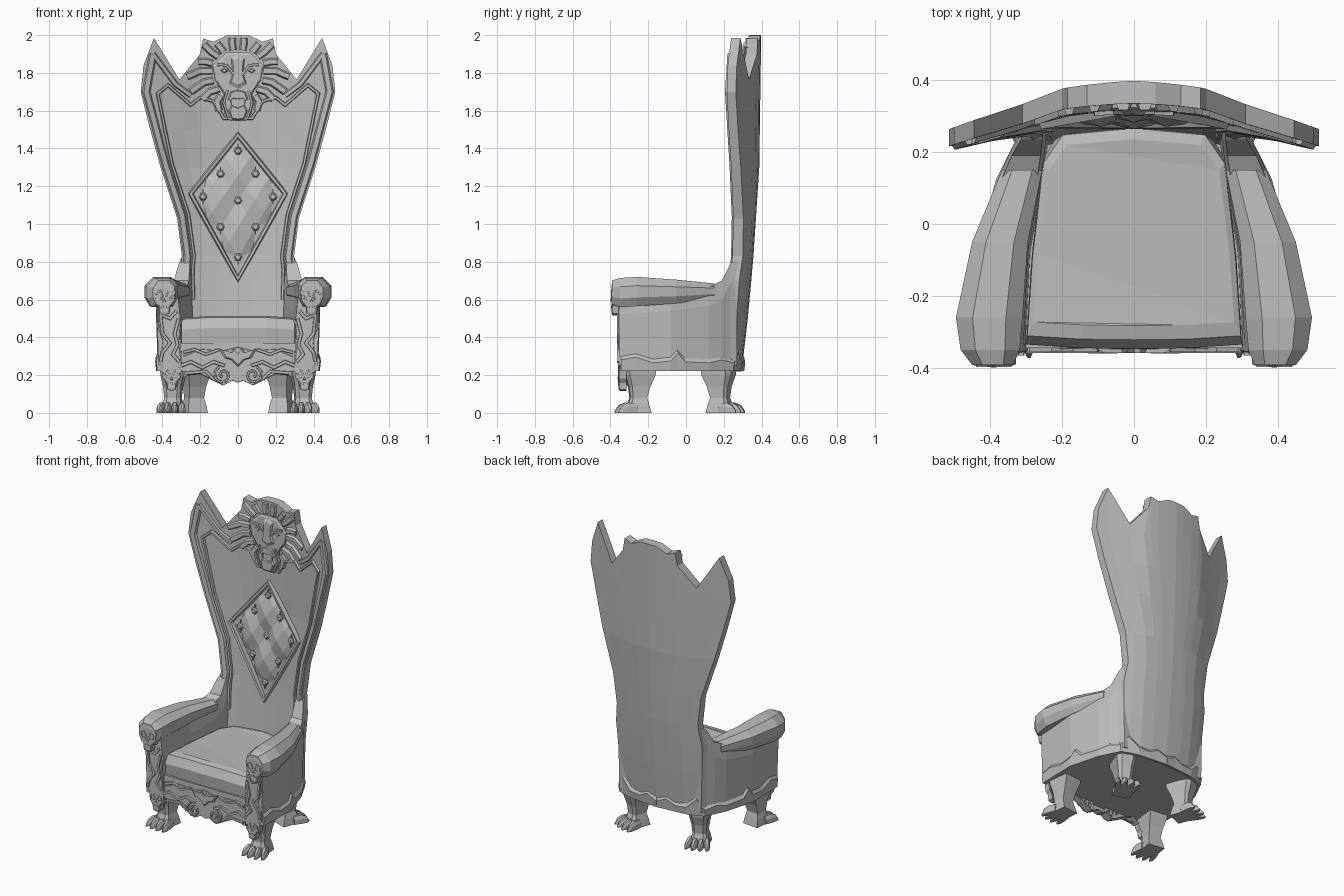
import bpy, bmesh, math
from mathutils import Vector

if "Cube" in bpy.data.objects:
    bpy.data.objects.remove(bpy.data.objects["Cube"])
grey = bpy.data.materials.new("plain_grey")
grey.use_nodes = True
tone = (0.5, 0.5, 0.5, 1)
grey.diffuse_color = tone
grey.node_tree.nodes["Principled BSDF"].inputs["Base Color"].default_value = tone


def lerp(x, table):
    for (a, p), (b, q) in zip(table, table[1:]):
        if x <= b:
            return p + (q - p) * max(0, x - a) / (b - a)
    return table[-1][1]


class Part:
    """Collects lofts, reliefs and ridges into one flat shaded object."""
    def __init__(self, name, mirror=False):
        self.name, self.mirror, self.bm = name, mirror, bmesh.new()

    def loft(self, rings, closed=False):
        vs = [[self.bm.verts.new(p) for p in r] for r in rings]
        n = len(vs[0])
        for a, b in zip(vs, vs[1:] + vs[:1] if closed else vs[1:]):
            for i in range(n):
                self.bm.faces.new((a[i], a[(i + 1) % n], b[(i + 1) % n], b[i]))
        # even rings are capped with a strip of quads, so bent ends stay clean
        for r in [] if closed else [vs[0], vs[-1]]:
            if n % 2:
                self.bm.faces.new(r)
            else:
                for i in range(n // 2 - 1):
                    self.bm.faces.new((r[i], r[i + 1], r[n - 2 - i], r[n - 1 - i]))

    def relief(self, pts, surf, depth, inset=0.85, base=-0.01):
        c = sum((Vector(p) for p in pts), Vector((0, 0))) / len(pts)
        top = [c + (Vector(p) - c) * inset for p in pts]
        rings = [[surf(*p, base) for p in pts], [surf(*p, depth * 0.6) for p in pts],
                 [surf(*p, depth) for p in top]]
        vs = [[self.bm.verts.new(p) for p in r] for r in rings]
        for a, b in zip(vs, vs[1:]):
            for i in range(len(pts)):
                self.bm.faces.new((a[i - 1], a[i], b[i], b[i - 1]))
        self.bm.faces.new(vs[-1])

    def ridge(self, pts, surf, width, height, closed=False):
        pts, rings, n = [Vector(p) for p in pts], [], len(pts)
        for i, p in enumerate(pts):
            a = pts[i - 1] if i or closed else p
            b = pts[(i + 1) % n] if i < n - 1 or closed else p
            d, e = (p - a).normalized(), (b - p).normalized()
            t = (d + e).normalized()
            k = width / max(0.6, t.dot(e if e.length else d))
            s = Vector((-t.y, t.x)) * k
            rings.append([surf(*(p + s * f), h) for f, h in
                          ((-1, -0.01), (-0.5, height), (0.5, height), (1, -0.01))])
        self.loft(rings, closed)

    def finish(self):
        bmesh.ops.recalc_face_normals(self.bm, faces=self.bm.faces)
        me = bpy.data.meshes.new(self.name)
        self.bm.to_mesh(me)
        self.bm.free()
        me.materials.append(grey)
        ob = bpy.data.objects.new(self.name, me)
        bpy.context.collection.objects.link(ob)
        if self.mirror:
            ob.modifiers.new("Mirror", "MIRROR").use_mirror_merge = False


def flip(pts):
    return pts + [(-x, z) for x, z in reversed(pts) if abs(x) > 1e-4]


# surfaces the ornaments are laid on
def back_y(x, z):
    bow = lerp(abs(x), [(0, 0), (.1, .006), (.21, .022), (.37, .085), (.51, .13)])
    return lerp(z, [(.22, .295), (.5, .327), (.8, .355), (1.3, .388), (2, .398)]) - bow

def on_back(x, z, d):
    thick = lerp(abs(x), [(0, .063), (.21, .058), (.5, .048)])
    return Vector((x, back_y(x, z) - thick - d, z))

def on_apron(x, z, d): return Vector((x, -.336 - d, z))
def on_post(x, z, d): return Vector((x, -.345 - d, z))
def on_arm(x, z, d): return Vector((x, -.382 - d, z))

foot = [(.42, -.345), (.425, -.08), (.37, .12), (.305, .25), (.2, .282), (0, .3)]
def on_side(u, z, d):
    for a, b in zip(foot, foot[1:]):
        a, b = Vector(a), Vector(b)
        if u <= (b - a).length or b.x == 0:
            p, t = a + (b - a).normalized() * u, (b - a).normalized()
            return Vector((max(0, p.x + t.y * d), p.y - t.x * d, z))
        u -= (b - a).length


# tall curved backrest with wing tips and crest
top = [(0, 2), (.06, 1.998), (.13, 1.965), (.185, 1.982), (.2, 1.9), (.31, 1.765), (.445, 1.985), (.5, 1.84)]
us = [0, .12, .25, .36, .44, .62, .86, 1]
rows = [(.22, .29), (.5, .305), (.7, .315), (.83, .297), (1.03, .322), (1.3, .41), (1.5, .465), (1.7, .515)]
p = Part("backrest")
cols = []
for s, k in [(-1, k) for k in range(7, 0, -1)] + [(1, k) for k in range(8)]:
    line = [(s * us[k] * w, z) for z, w in rows] + [(s * top[k][0], top[k][1])]
    cols.append([Vector((x, back_y(x, z), z)) for x, z in line] +
                [on_back(x, z, 0) for x, z in reversed(line)])
p.loft(cols)
p.finish()

# raised border of the backrest
p = Part("back_border", True)
p.ridge([(.275, .7), (.267, .83), (.295, 1.04), (.382, 1.31), (.485, 1.7), (.45, 1.9)], on_back, .026, .013)
p.ridge([(.235, .6), (.24, .76), (.232, .83), (.262, 1.05), (.35, 1.32), (.425, 1.69), (.37, 1.735),
         (.25, 1.63), (.2, 1.67), (.13, 1.65), (.075, 1.56), (0, 1.56)], on_back, .011, .015)
p.ridge([(.45, 1.9), (.33, 1.74), (.25, 1.68)], on_back, .018, .013)
p.finish()

# tufted diamond panel
T, R, B, L = Vector((0, 1.47)), Vector((.25, 1.16)), Vector((0, .71)), Vector((-.25, 1.16))
grid = [0, .13, .32, .5, .68, .87, 1]
def diamond(s, t): return T * (1 - s) * (1 - t) + R * s * (1 - t) + L * (1 - s) * t + B * s * t
p = Part("tufted_panel")
vs = [[p.bm.verts.new(on_back(*diamond(s, t), -.005 if s * t * (1 - s) * (1 - t) == 0 else
      .04 - .016 * (i % 2 + j % 2))) for j, t in enumerate(grid)] for i, s in enumerate(grid)]
for i in range(6):
    for j in range(6):
        q = vs[i][j], vs[i + 1][j], vs[i + 1][j + 1], vs[i][j + 1]
        k = (i + j) % 2
        p.bm.faces.new((q[k], q[k + 1], q[k + 2]))
        p.bm.faces.new((q[k], q[k + 2], q[(k + 3) % 4]))
p.finish()
p = Part("panel_frame")
p.ridge([T, R, B, L], on_back, .014, .018, True)
p.finish()
p = Part("buttons")
for s in grid[1::2]:
    for t in grid[1::2]:
        c = diamond(s, t)
        p.relief([c + Vector((math.cos(a), math.sin(a))) * .022 for a in
                  [k * math.pi / 3 for k in range(6)]], on_back, .024, .6)
        p.ridge([c - Vector((0, .04)), c + Vector((0, .04))], on_back, .004, .016)
p.finish()

# beast head crest
p = Part("crest_head")
p.relief(flip([(0, 1.91), (.06, 1.91), (.135, 1.84), (.12, 1.76), (.075, 1.69), (.07, 1.58), (.04, 1.545), (0, 1.545)]),
         on_back, .016, .92)
p.relief(flip([(0, 1.9), (.035, 1.88), (.03, 1.79), (.045, 1.74), (0, 1.715)]), on_back, .03, .75)
p.relief(flip([(0, 1.71), (.04, 1.7), (.055, 1.655), (.03, 1.665), (0, 1.66)]), on_back, .026)
p.relief(flip([(0, 1.615), (.035, 1.63), (.05, 1.6), (.035, 1.555), (0, 1.55)]), on_back, .026)
p.finish()
p = Part("crest_mane", True)
for a, b, c in [((.025, 1.92), (.03, 1.95), (.03, 1.985)), ((.075, 1.91), (.09, 1.93), (.11, 1.955)),
                ((.105, 1.885), (.14, 1.91), (.18, 1.95)), ((.135, 1.85), (.175, 1.86), (.21, 1.86)),
                ((.135, 1.81), (.2, 1.81), (.27, 1.78)), ((.13, 1.76), (.18, 1.75), (.25, 1.7)),
                ((.1, 1.715), (.15, 1.7), (.19, 1.66)), ((.09, 1.68), (.11, 1.65), (.1, 1.6))]:
    p.ridge([a, b, c], on_back, .024, .017)
p.ridge([(.02, 1.79), (.06, 1.84), (.11, 1.845)], on_back, .011, .027)
p.relief([(.045, 1.81), (.07, 1.83), (.1, 1.815), (.075, 1.795)], on_back, .022, .5)
p.ridge([(.055, 1.71), (.075, 1.64), (.05, 1.56)], on_back, .01, .024)
p.relief([(.03, 1.67), (.045, 1.67), (.036, 1.63)], on_back, .025)
p.finish()

# body: base, side walls, cushion
p = Part("seat_base")
around = foot + [(-x, y) for x, y in reversed(foot[:-1])]
p.loft([[(x * .98, y, .222) for x, y in around], [(x, y, .3) for x, y in around], [(x, y, .37) for x, y in around]])
p.finish()
p = Part("side_walls", True)
p.loft([[(i, y, .25), (o, y, .25), (o + .01, y, h - .1), (o, y, h), (i + .02, y, h), (i + .01, y, h - .1)]
        for y, i, o, h in [(-.355, .298, .42, .62), (-.08, .285, .425, .64), (.12, .25, .37, .665),
                           (.19, .24, .34, .7), (.235, .235, .314, .79), (.27, .235, .3, .82)]])
p.finish()
p = Part("seat_cushion")
half = [(0, -.347), (.15, -.345), (.3, -.335), (.285, -.1), (.255, .18), (.2, .265), (0, .285)]
shape = half + [(-x, y) for x, y in half[-2:0:-1]]
p.loft([[(x * k, y * j + .012 * (1 - j), z + (.01 if abs(x) < .2 else 0)) for x, y in shape]
        for z, k, j in [(.34, .97, .97), (.37, 1, .98), (.44, 1, 1), (.495, .99, .93), (.504, .93, .82)]])
p.finish()

# padded arms
p = Part("arms", True)
rings = []
for y, a, b, lo, hi in [(-.392, .335, .45, .575, .7), (-.35, .318, .482, .56, .714), (-.26, .31, .495, .565, .72),
                        (-.05, .295, .45, .58, .705), (.15, .255, .367, .605, .685)]:
    w, h = b - a, hi - lo
    rings.append([(a + w * u, y, lo + h * v) for u, v in
                  [(.15, 0), (.85, 0), (1, .3), (1, .7), (.75, 1), (.25, 1), (0, .75), (0, .3)]])
p.loft(rings)
p.finish()

# carved front posts with masks
p = Part("front_posts", True)
p.relief([(.325, .6), (.43, .6), (.425, .45), (.4, .38), (.415, .25), (.35, .17), (.295, .25), (.31, .36), (.3, .48)],
         on_post, .012, .9, -.05)
for line in ([(.325, .54), (.36, .5), (.41, .52), (.4, .42), (.36, .37), (.4, .32), (.41, .27)],
             [(.315, .5), (.335, .42), (.32, .36), (.345, .31), (.31, .27)]):
    p.ridge(line, on_post, .014, .02)
p.finish()
p = Part("masks", True)
for x, z, k, surf in ((.39, .615, 1, on_arm), (.352, .2, .85, on_post)):
    def at(pts): return [(x + u * k, z + v * k) for u, v in pts]
    p.relief(at(flip([(0, .075), (.04, .07), (.062, .03), (.055, -.02), (.032, -.05), (.028, -.09), (0, -.1)])),
             surf, .012, .85, -.03)
    for s in (-1, 1):
        p.ridge(at([(s * .008, .0), (s * .02, .03), (s * .045, .022), (s * .042, -.005), (s * .02, -.012)]),
                surf, .007, .016, True)
    p.relief(at([(-.012, -.03), (.012, -.03), (0, -.008)]), surf, .017, .6)
    p.ridge(at([(-.025, -.06), (0, -.05), (.025, -.06)]), surf, .006, .016)
p.finish()

# scalloped apron with scrolls
p = Part("apron")
p.relief(flip([(0, .35), (.08, .33), (.2, .34), (.295, .3), (.29, .19), (.24, .22), (.19, .2), (.13, .17),
               (.08, .145), (.03, .17), (0, .16)]), on_apron, .012, .97, -.04)
p.relief(flip([(0, .31), (.02, .345), (.035, .32), (.1, .34), (.07, .29), (.035, .28), (0, .245)]), on_apron, .022)
p.finish()
p = Part("apron_scrolls", True)
p.ridge([(.08 + math.cos(a) * r, .2 + math.sin(a) * r) for a, r in
         [(1.2 - k * .8, .05 - k * .0037) for k in range(12)]], on_apron, .009, .024)
p.ridge([(.07, .25), (.13, .27), (.19, .24), (.25, .27), (.3, .25)], on_apron, .014, .022)
p.ridge([(.1, .335), (.17, .31), (.23, .335), (.29, .32)], on_apron, .012, .02)
p.ridge([(.13, .18), (.17, .22), (.22, .215), (.285, .21)], on_apron, .013, .02)
p.finish()

# wavy band round the base
p = Part("base_trim", True)
p.loft([[on_side(u, .222, -.01), on_side(u, .222, .008), on_side(u, z - .02, .014), on_side(u, z + .008, -.004)]
        for u, z in [(0, .3), (.08, .315), (.17, .285), (.264, .295), (.3, .335), (.34, .29), (.472, .285), (.54, .3),
                     (.615, .285), (.66, .35), (.725, .29), (.8, .285), (.86, .315), (.928, .285)]])
p.finish()

# clawed legs
for name, cx, cy, ang in (("front_legs", .345, -.255, -1.45), ("back_legs", .235, .185, 1.2)):
    p = Part(name, True)
    f, s = Vector((math.cos(ang), math.sin(ang))), Vector((-math.sin(ang), math.cos(ang)))
    def ring(z, a, b, w):
        return [Vector((cx, cy, z)) + (f * u + s * v).to_3d() for u, v in
                ((a, -w), (a, w), (b * .7, w), (b, w * .6), (b, -w * .6), (b * .7, -w))]
    p.loft([ring(.25, -.09, .075, .065), ring(.2, -.088, .07, .06), ring(.14, -.062, .05, .048),
            ring(.08, -.045, .042, .042), ring(.045, -.055, .055, .05), ring(0, -.066, .055, .056)])
    for off in (-.055, -.019, .019, .055):
        reach = .012 * (abs(off) > .03)
        p.loft([[Vector((cx, cy, z)) + (f * (u - reach) + s * (off * k + v)).to_3d() for v, z in
                 ((-w, 0), (w, 0), (w, h * .6), (w * .5, h), (-w * .5, h), (-w, h * .6))]
                for u, h, w, k in ((.02, .05, .017, .8), (.07, .054, .018, 1), (.1, .04, .014, 1.15), (.122, .01, .005, 1.2))])
    p.finish()
